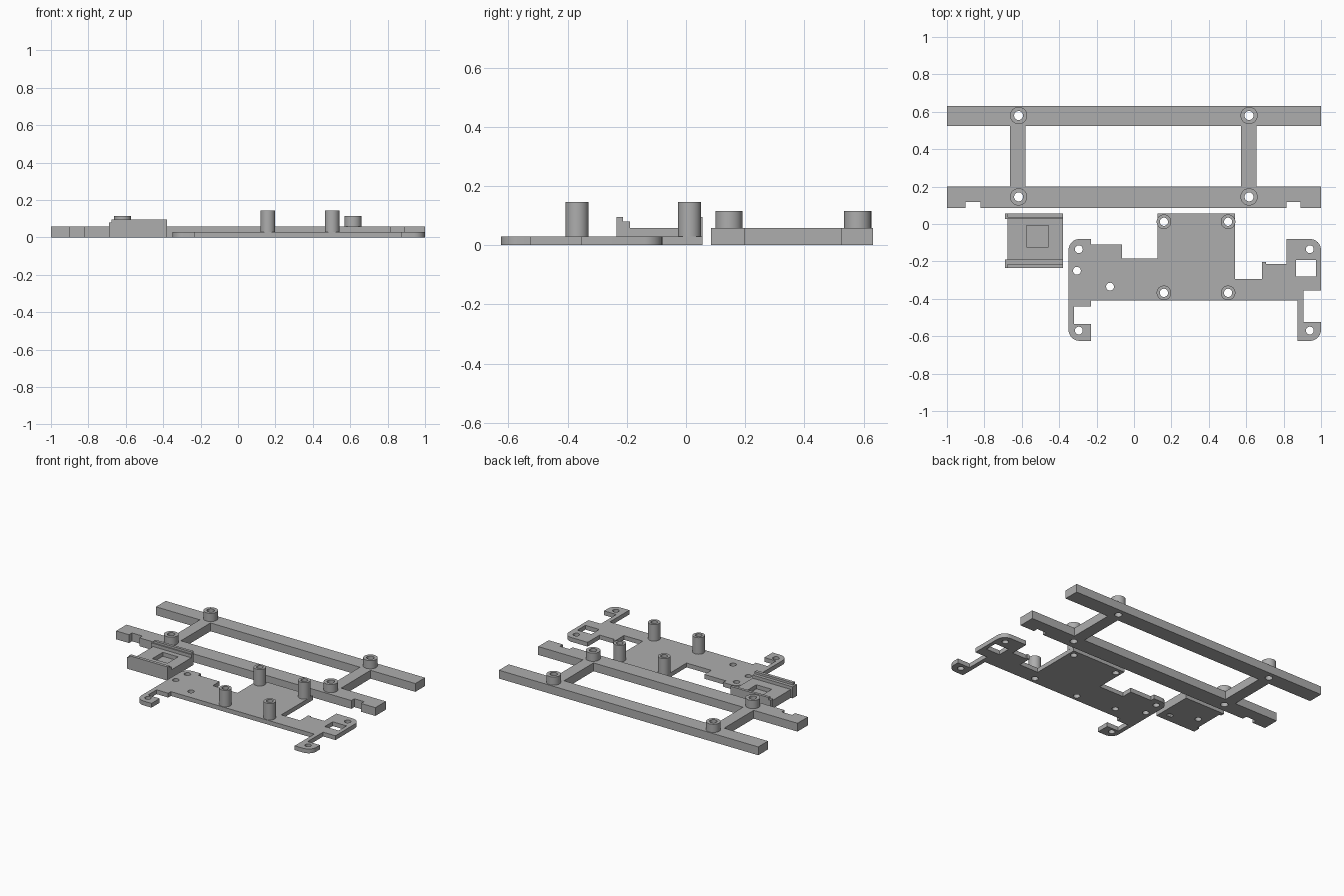
import bpy, bmesh, math

if "Cube" in bpy.data.objects:
    bpy.data.objects.remove(bpy.data.objects["Cube"])

grey = bpy.data.materials.new("plain grey")
grey.diffuse_color = (0.42, 0.42, 0.42, 1)
grey.use_nodes = True
grey.node_tree.nodes["Principled BSDF"].inputs["Base Color"].default_value = grey.diffuse_color


def rect(x0, x1, y0, y1):
    return [(x0, y0), (x1, y0), (x1, y1), (x0, y1)]


def circle(x, y, r, n=32):
    return [(x + r * math.cos(2 * math.pi * i / n), y + r * math.sin(2 * math.pi * i / n))
            for i in range(n)]


def rounded(points, r=0.06, n=8):
    """Round the corners that carry a third value, the direction of the arc centre."""
    out = []
    for p in points:
        if len(p) == 2:
            out.append(p)
            continue
        x, y, (sx, sy, a0, a1) = p
        for i in range(n + 1):
            a = math.radians(a0 + (a1 - a0) * i / n)
            out.append((x + sx * r + r * math.cos(a), y + sy * r + r * math.sin(a)))
    return out


def slab(name, loops, z0, z1):
    """Extrude an outline, with further loops as holes, from z0 to z1."""
    curve = bpy.data.curves.new(name, 'CURVE')
    curve.dimensions = '2D'
    curve.fill_mode = 'BOTH'
    curve.extrude = (z1 - z0) / 2
    for loop in loops:
        s = curve.splines.new('POLY')
        s.points.add(len(loop) - 1)
        for pt, (x, y) in zip(s.points, loop):
            pt.co = (x, y, 0, 1)
        s.use_cyclic_u = True
    ob = bpy.data.objects.new(name, curve)
    bpy.context.collection.objects.link(ob)
    bpy.ops.object.select_all(action='DESELECT')
    ob.select_set(True)
    bpy.context.view_layer.objects.active = ob
    bpy.ops.object.convert(target='MESH')
    ob = bpy.context.object
    bm = bmesh.new()
    bm.from_mesh(ob.data)
    bmesh.ops.remove_doubles(bm, verts=bm.verts, dist=1e-5)
    bmesh.ops.translate(bm, verts=bm.verts, vec=(0, 0, (z0 + z1) / 2))
    bmesh.ops.recalc_face_normals(bm, faces=bm.faces)
    bm.to_mesh(ob.data)
    bm.free()
    ob.data.materials.clear()
    ob.data.materials.append(grey)
    bpy.ops.object.shade_smooth_by_angle(angle=math.radians(30))
    return ob


# Rail frame: two long rails, two cross bars, notches in the front edge
bosses = [(x, y) for x in (-0.617, 0.615) for y in (0.145, 0.58)]
front_rail = [(-1, 0.085), (-0.9, 0.085), (-0.9, 0.118), (-0.82, 0.118), (-0.82, 0.085),
              (0.815, 0.085), (0.815, 0.118), (0.89, 0.118), (0.89, 0.085), (1, 0.085), (1, 0.2)]
frame = front_rail + [(0.655, 0.2), (0.655, 0.525), (1, 0.525), (1, 0.632), (-1, 0.632),
                      (-1, 0.525), (-0.662, 0.525), (-0.662, 0.2), (-1, 0.2)]
slab("rail_frame", [frame, rect(-0.58, 0.573, 0.2, 0.525)]
     + [circle(x, y, 0.024) for x, y in bosses], 0, 0.058)
for x, y in bosses:
    slab("rail_boss", [circle(x, y, 0.046), circle(x, y, 0.024)], 0.058, 0.115)

# Mounting plate with bracket arms
plate = rounded([
    (-0.35, -0.08, (1, -1, 180, 90)), (-0.23, -0.08), (-0.23, -0.11), (-0.065, -0.11),
    (-0.065, -0.185), (0.125, -0.185), (0.125, 0.055), (0.54, 0.055), (0.54, -0.295),
    (0.685, -0.295), (0.685, -0.203), (0.705, -0.203), (0.705, -0.213), (0.815, -0.213),
    (0.815, -0.08), (1, -0.08, (-1, -1, 90, 0)), (1, -0.355), (0.905, -0.355),
    (0.905, -0.525), (1, -0.525), (1, -0.625, (-1, 1, 0, -90)), (0.875, -0.625),
    (0.875, -0.41), (-0.23, -0.41), (-0.23, -0.44), (-0.32, -0.44), (-0.32, -0.535),
    (-0.23, -0.535), (-0.23, -0.625), (-0.35, -0.625, (1, 1, 270, 180))])
posts = [(x, y) for x in (0.16, 0.503) for y in (0.012, -0.368)]
screws = [(-0.295, -0.135), (-0.305, -0.25), (-0.128, -0.335),
          (0.94, -0.135), (0.94, -0.57), (-0.295, -0.57)]
slab("mounting_plate", [plate, rect(0.865, 0.972, -0.28, -0.193)]
     + [circle(x, y, 0.021) for x, y in screws]
     + [circle(x, y, 0.022) for x, y in posts], 0, 0.03)
for x, y in posts:
    slab("standoff_post", [circle(x, y, 0.039), circle(x, y, 0.022)], 0.03, 0.145)

# Holder tray: blind screw holes below, square pocket above, lipped side walls
floor = rect(-0.675, -0.38, -0.235, 0.055)
pocket = rect(-0.575, -0.457, -0.123, -0.007)
slab("tray_base", [floor, circle(-0.61, -0.10, 0.021), circle(-0.443, -0.18, 0.021)], 0, 0.03)
slab("tray_floor", [floor, pocket], 0.03, 0.058)
for y0, y1, lip0, lip1 in ((-0.235, -0.19, -0.235, -0.213), (0.028, 0.055, 0.036, 0.055)):
    slab("tray_wall", [rect(-0.69, -0.38, y0, y1)], 0, 0.08)
    slab("tray_lip", [rect(-0.675, -0.38, lip0, lip1)], 0.08, 0.095)
